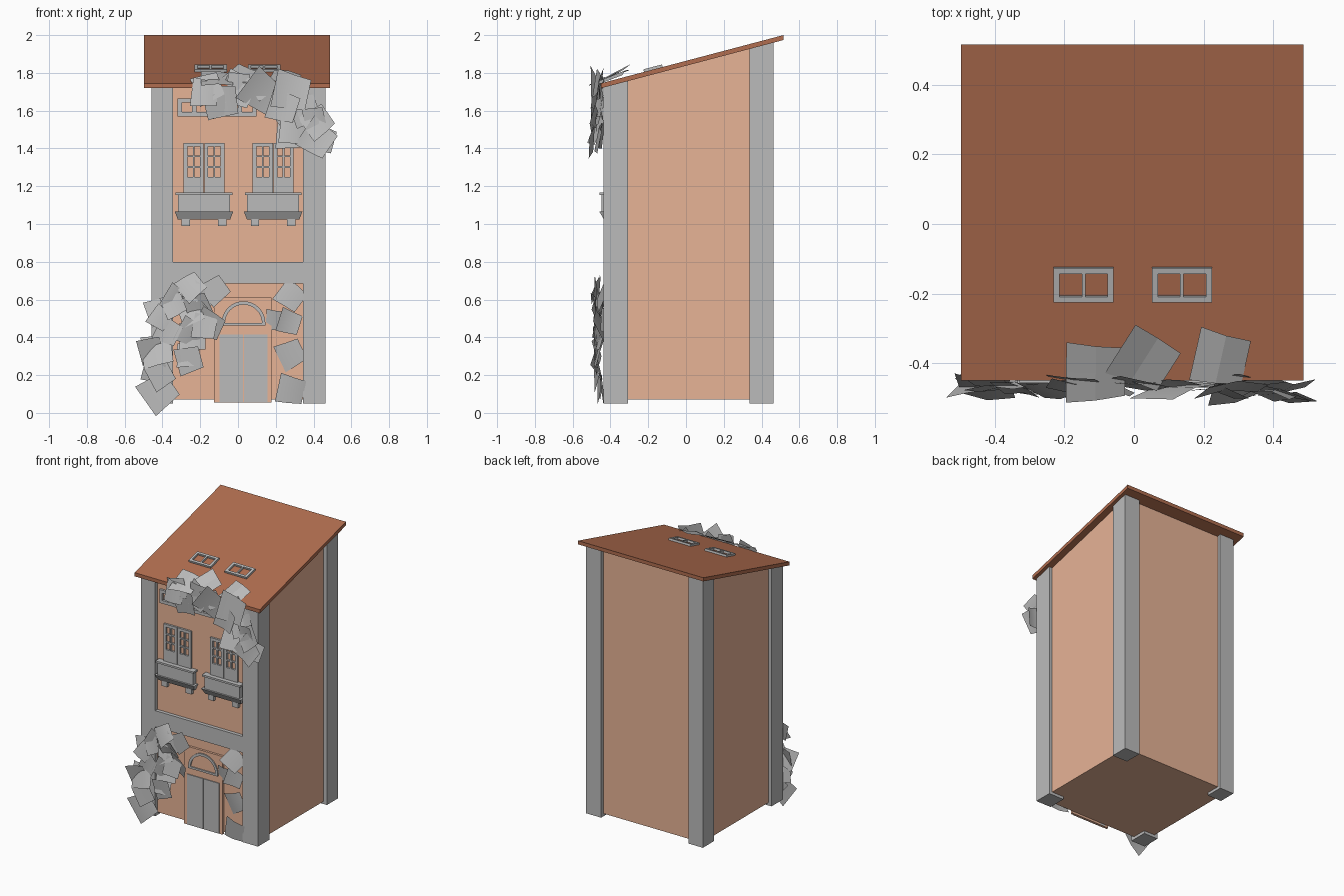
import bpy, bmesh, math, random
from mathutils import Matrix, Vector

random.seed(7)
cube = bpy.data.objects.get("Cube")
if cube:
    bpy.data.objects.remove(cube, do_unlink=True)


def material(name, rgb):
    m = bpy.data.materials.new(name)
    m.use_nodes = True
    m.diffuse_color = (*rgb, 1)
    m.node_tree.nodes["Principled BSDF"].inputs["Base Color"].default_value = (*rgb, 1)
    return m


STONE = material("grey stone", (0.5, 0.5, 0.5))
WALL = material("peach plaster", (0.87, 0.49, 0.33))
TILE = material("terracotta", (0.44, 0.155, 0.08))

SLOPE = 0.264
FRONT, RECESS, BACK = -0.437, -0.412, 0.463


def roof_top(y):
    return 1.745 + SLOPE * (y + 0.45)


def under_roof(y):
    return roof_top(y) - 0.026


def finish(name, bm, mat):
    bmesh.ops.recalc_face_normals(bm, faces=bm.faces)
    mesh = bpy.data.meshes.new(name)
    bm.to_mesh(mesh)
    bm.free()
    mesh.materials.append(mat)
    obj = bpy.data.objects.new(name, mesh)
    bpy.context.collection.objects.link(obj)
    return obj


def add_prism(bm, outline, y0, y1):
    """Extrude an x-z outline along y; a height of None meets the roof."""
    rings = [[bm.verts.new((x, y, under_roof(y) if z is None else z)) for x, z in outline]
             for y in (y0, y1)]
    bm.faces.new(rings[0])
    bm.faces.new(rings[1][::-1])
    for i in range(len(outline)):
        j = (i + 1) % len(outline)
        bm.faces.new((rings[0][i], rings[0][j], rings[1][j], rings[1][i]))


def rect(x0, x1, z0, z1):
    return [(x0, z0), (x1, z0), (x1, z1), (x0, z1)]


def prism(name, outline, y0, y1, mat):
    bm = bmesh.new()
    add_prism(bm, outline, y0, y1)
    return finish(name, bm, mat)


def lattice(name, x0, x1, z0, z1, cols, rows, bar, y0, y1, thin=None):
    """Frame with glazing bars and open panes."""
    thin = thin or bar
    bm = bmesh.new()
    w = (x1 - x0 - 2 * bar - (cols - 1) * thin) / cols
    h = (z1 - z0 - 2 * bar - (rows - 1) * thin) / rows
    for c in range(cols + 1):
        left = x0 if c == 0 else x0 + bar + c * w + (c - 1) * thin
        width = bar if c in (0, cols) else thin
        add_prism(bm, rect(left, left + width, z0, z1), y0, y1)
        if c == cols:
            break
        for r in range(rows + 1):
            low = z0 if r == 0 else z0 + bar + r * h + (r - 1) * thin
            tall = bar if r in (0, rows) else thin
            add_prism(bm, rect(left + width, left + width + w, low, low + tall), y0, y1)
    return finish(name, bm, STONE)


# Walls, with the top cut to the roof slope
prism("house_walls", rect(-0.432, 0.438, 0.07, None), RECESS, 0.438, WALL)

# Front pillars joined by the floor band, then the back pillars
LEFT, RIGHT, IN_L, IN_R = -0.457, 0.463, -0.345, 0.343
prism("front_frame", [(LEFT, 0.05), (IN_L, 0.05), (IN_L, 0.685), (IN_R, 0.685), (IN_R, 0.05),
                      (RIGHT, 0.05), (RIGHT, None), (IN_R, None), (IN_R, 0.8), (IN_L, 0.8),
                      (IN_L, None), (LEFT, None)], FRONT, -0.307, STONE)
prism("back_pillar_right", rect(LEFT, IN_L, 0.05, None), 0.337, BACK, STONE)
prism("back_pillar_left", rect(IN_R, RIGHT, 0.05, None), 0.337, BACK, STONE)

# Sloping roof slab
bm = bmesh.new()
add_prism(bm, rect(-0.498, 0.487, 0, 1), -0.45, 0.517)
for v in bm.verts:
    v.co.z = roof_top(v.co.y) - (0.026 if v.co.z < 0.5 else 0)
finish("roof", bm, TILE)

# Skylights lying on the roof
tilt = math.atan(SLOPE)
for side, x in (("right", -0.145), ("left", 0.138)):
    sky = lattice("skylight_" + side, -0.086, 0.086, -0.051, 0.051, 2, 1, 0.017, -0.014, 0.004, 0.01)
    sky.matrix_world = (Matrix.Translation((x, -0.173, roof_top(-0.173)))
                        @ Matrix.Rotation(tilt - math.pi / 2, 4, "X"))

# Small attic windows
for i in range(3):
    x = -0.232 + i * 0.243
    lattice(f"attic_window_{i}", x - 0.087, x + 0.087, 1.57, 1.665, 2, 1, 0.022, RECESS - 0.015, RECESS)

# Tall windows with balconies
for side, x in (("right", -0.18), ("left", 0.186)):
    for name, a in (("a", x - 0.108), ("b", x + 0.002)):
        b = a + 0.106
        lattice(f"window_{side}_{name}", a, b, 1.23, 1.43, 2, 3, 0.02, RECESS - 0.014, RECESS, 0.009)
        prism(f"window_panel_{side}_{name}", rect(a, b, 1.1, 1.23), RECESS - 0.014, RECESS, STONE)
    prism("balcony_rail_" + side, rect(x - 0.15, x + 0.15, 1.153, 1.166), -0.457, RECESS, STONE)
    prism("balcony_box_" + side, rect(x - 0.138, x + 0.138, 1.065, 1.153), -0.447, RECESS, STONE)
    # Base tapers in towards the bottom
    bm = bmesh.new()
    add_prism(bm, rect(x - 0.155, x + 0.155, 1.025, 1.066), -0.459, RECESS)
    for v in bm.verts:
        if v.co.z < 1.05:
            v.co.x -= math.copysign(0.016, v.co.x - x)
            if v.co.y < -0.45:
                v.co.y += 0.024
    finish("balcony_base_" + side, bm, STONE)
    for end in (-1, 1):
        c = x + end * 0.096
        prism(f"balcony_bracket_{side}_{end}", rect(c - 0.022, c + 0.022, 0.99, 1.026),
              -0.436, RECESS, STONE)

# Doorway, double door and arched fanlight
DOOR = 0.029
prism("door_surround", rect(DOOR - 0.155, DOOR + 0.148, 0.055, 0.61), RECESS - 0.016, RECESS, WALL)
for side, a, b in (("right", -0.127, -0.002), ("left", 0.002, 0.127)):
    prism("door_" + side, rect(DOOR + a, DOOR + b, 0.058, 0.415), RECESS - 0.022, RECESS, STONE)
arc = [(math.cos(math.pi * i / 16), math.sin(math.pi * i / 16)) for i in range(17)]
ring = [(DOOR + 0.116 * c, 0.475 + 0.116 * s) for c, s in arc]
ring += [(DOOR + 0.098 * c, 0.475 + 0.098 * s) for c, s in arc[::-1]]
prism("fanlight_arch", ring, RECESS - 0.024, RECESS, STONE)
prism("fanlight_sill", rect(DOOR - 0.116, DOOR + 0.116, 0.462, 0.476), RECESS - 0.024, RECESS, STONE)


# Creeper made of bent leaf cards
def add_leaf(bm, centre, size, pitch, yaw, roll):
    turn = (Matrix.Rotation(yaw, 4, "Z") @ Matrix.Rotation(pitch, 4, "X")
            @ Matrix.Rotation(roll, 4, "Y"))
    bend = random.uniform(-0.12, 0.12)
    rows = []
    for i in (-1, 0, 1):
        rows.append([])
        for j in (-1, 0, 1):
            p = Vector((i * 0.5, bend * (i * i + j * 0.5), j * 0.5 * (1 - 0.12 * i))) * size
            rows[-1].append(bm.verts.new(centre + turn @ p))
    for i in range(2):
        for j in range(2):
            bm.faces.new((rows[i][j], rows[i + 1][j], rows[i + 1][j + 1], rows[i][j + 1]))


def creeper(name, spots, y, size, extra, spread):
    bm = bmesh.new()
    for x, z in spots:
        for k in range(1 + extra):
            off = spread if k else 0
            centre = Vector((x + random.uniform(-off, off), y + random.uniform(-0.02, 0.015),
                             z + random.uniform(-off, off)))
            add_leaf(bm, centre, size * random.uniform(0.8, 1.15) * (0.75 if k else 1),
                     random.uniform(-0.3, 0.3), random.uniform(-0.3, 0.3), random.uniform(-0.7, 0.7))
    obj = finish(name, bm, STONE)
    for p in obj.data.polygons:
        p.use_smooth = True


creeper("creeper_low", [(-0.12, 0.65), (-0.15, 0.47), (-0.26, 0.28), (-0.41, 0.2), (-0.42, 0.11),
                        (-0.43, 0.33), (-0.42, 0.54), (-0.33, 0.6), (-0.25, 0.67), (-0.37, 0.43),
                        (-0.24, 0.4), (-0.25, 0.53)], -0.465, 0.15, 1, 0.04)
creeper("creeper_door", [(0.28, 0.12), (0.28, 0.31), (0.27, 0.48), (0.28, 0.62), (0.2, 0.49)],
        -0.435, 0.125, 0, 0)
creeper("creeper_high", [(-0.16, 1.72), (-0.08, 1.65), (0.0, 1.71), (0.12, 1.7), (0.28, 1.7),
                         (0.24, 1.62), (0.35, 1.6), (0.3, 1.5), (0.42, 1.54), (0.42, 1.45)],
        -0.468, 0.165, 1, 0.035)

# Leaves draped over the eaves
bm = bmesh.new()
for x, y, size, roll in ((0.03, -0.39, 0.16, 0.6), (0.25, -0.39, 0.15, 0.3), (-0.11, -0.43, 0.17, 0.1)):
    add_leaf(bm, Vector((x, y, roof_top(y) + 0.025)), size, -1.1, 0.1, roll)
finish("creeper_eaves", bm, STONE)
